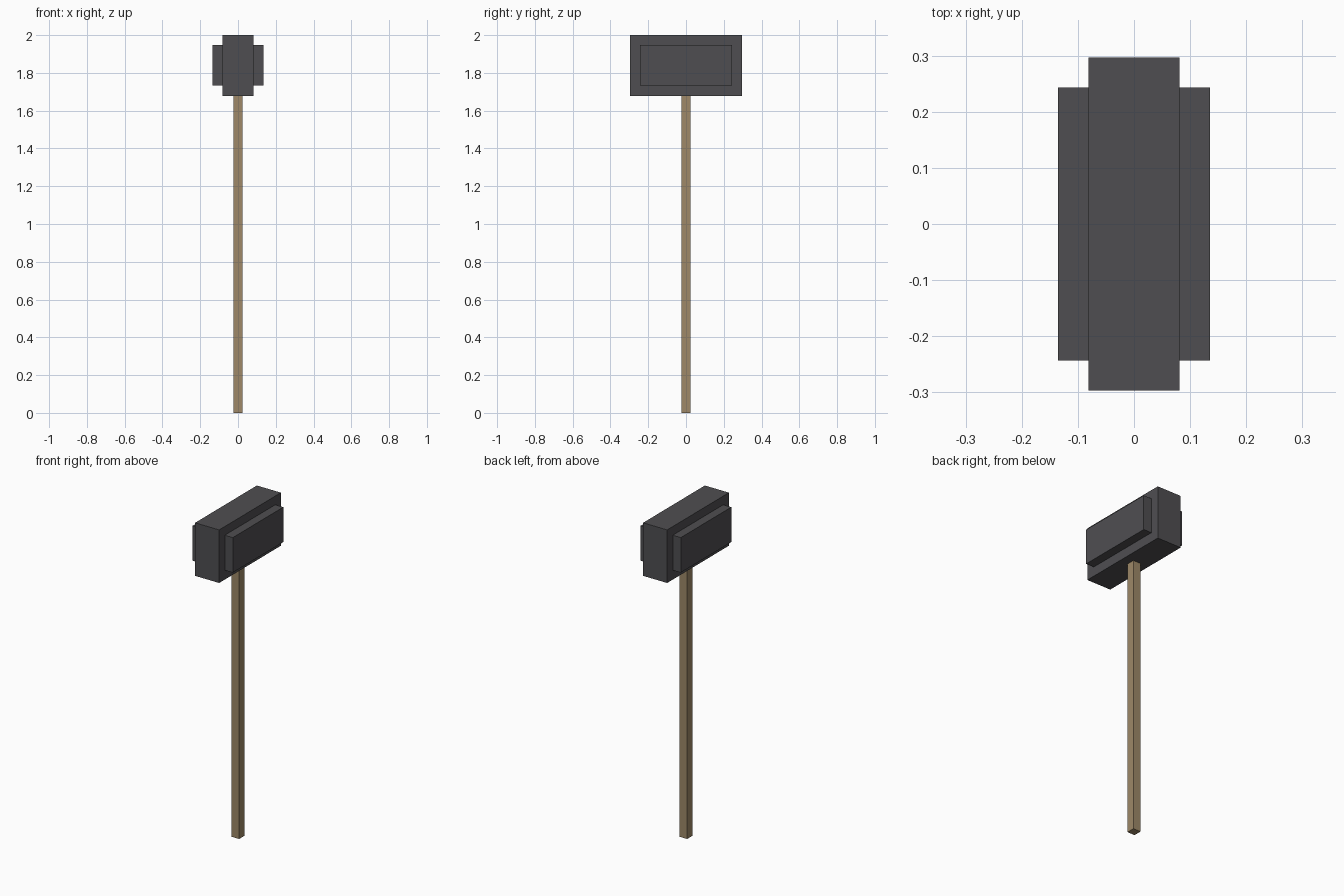
import bpy

cube = bpy.data.objects.get("Cube")
if cube:
    bpy.data.objects.remove(cube, do_unlink=True)


def make_material(name, rgb):
    mat = bpy.data.materials.new(name)
    mat.use_nodes = True
    color = (*rgb, 1.0)
    mat.diffuse_color = color
    mat.node_tree.nodes["Principled BSDF"].inputs["Base Color"].default_value = color
    return mat


def add_box(name, low, high, mat):
    """Axis-aligned box between two opposite corners."""
    center = [(a + b) / 2 for a, b in zip(low, high)]
    bpy.ops.mesh.primitive_cube_add(size=1, location=center)
    obj = bpy.context.object
    obj.name = name
    obj.scale = [b - a for a, b in zip(low, high)]
    bpy.ops.object.transform_apply(location=False, rotation=False, scale=True)
    obj.data.materials.append(mat)
    return obj


iron = make_material("dark iron", (0.078, 0.076, 0.083))
wood = make_material("tan wood", (0.342, 0.250, 0.138))

# Square wooden shaft
add_box("handle", (-0.025, -0.025, 0), (0.025, 0.025, 1.68), wood)

# Main block of the hammer head
add_box("head_block", (-0.081, -0.297, 1.677), (0.081, 0.297, 2.0), iron)

# Raised slabs on both flanks of the head
for side, sign in (("left", 1), ("right", -1)):
    xs = sorted((sign * 0.081, sign * 0.135))
    add_box(f"{side}_side_slab", (xs[0], -0.243, 1.734), (xs[1], 0.243, 1.947), iron)
